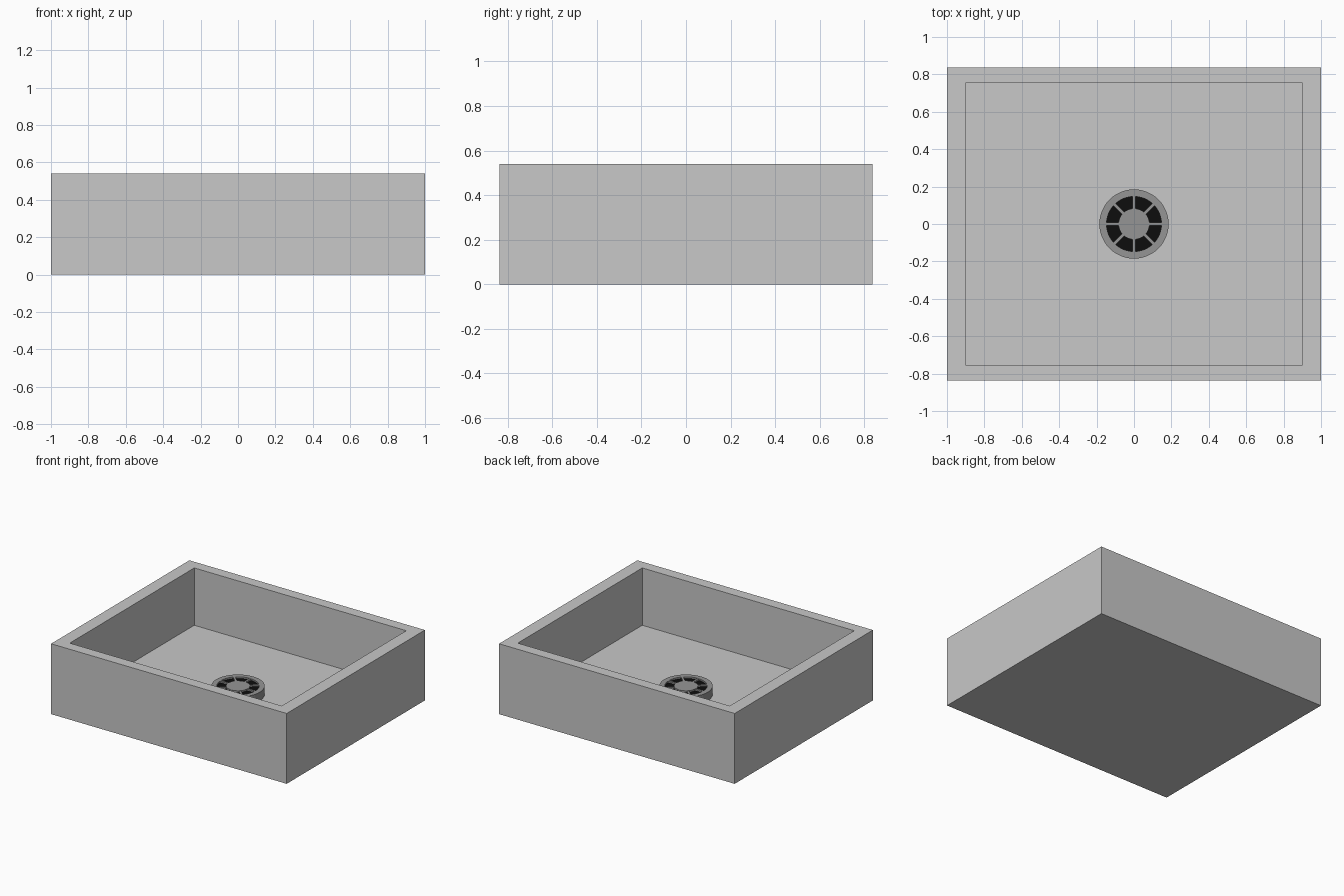
import bpy, bmesh, math

if "Cube" in bpy.data.objects:
    bpy.data.objects.remove(bpy.data.objects["Cube"])

def material(name, v):
    m = bpy.data.materials.new(name)
    m.diffuse_color = (v, v, v, 1)
    m.use_nodes = True
    m.node_tree.nodes["Principled BSDF"].inputs["Base Color"].default_value = m.diffuse_color
    return m

STONE = material("light grey stone", 0.58)
STEEL = material("drain grey", 0.30)
BLACK = material("black", 0.004)

def finish(bm, name, mat):
    bmesh.ops.recalc_face_normals(bm, faces=bm.faces)
    me = bpy.data.meshes.new(name)
    bm.to_mesh(me)
    bm.free()
    me.materials.append(mat)
    ob = bpy.data.objects.new(name, me)
    bpy.context.collection.objects.link(ob)
    return ob

def stack(name, mat, loops, cap=True, closed=False):
    """Bridge successive point loops; cap the ends or close into a tube."""
    bm = bmesh.new()
    rings = [[bm.verts.new(p) for p in lp] for lp in loops]
    pairs = list(zip(rings, rings[1:]))
    if closed:
        pairs.append((rings[-1], rings[0]))
    n = len(rings[0])
    for a, b in pairs:
        for i in range(n):
            j = (i + 1) % n
            bm.faces.new((a[i], a[j], b[j], b[i]))
    if cap:
        bm.faces.new(rings[0])
        bm.faces.new(rings[-1])
    return finish(bm, name, mat)

def rect(x, y, z):
    return [(-x, -y, z), (x, -y, z), (x, y, z), (-x, y, z)]

def circle(r, z, n=48):
    return [(r * math.cos(i * math.tau / n), r * math.sin(i * math.tau / n), z)
            for i in range(n)]

FLOOR, TOP = 0.10, 0.165

# Basin: solid outer box with a straight-sided recess
stack("basin", STONE, [rect(1, 0.838, 0), rect(1, 0.838, 0.54),
                       rect(0.9, 0.755, 0.54), rect(0.9, 0.755, FLOOR)])

# Drain: outer rim, dark opening, centre cap
stack("drain_rim", STEEL, [circle(0.185, FLOOR), circle(0.185, TOP),
                           circle(0.147, TOP), circle(0.147, FLOOR)],
      cap=False, closed=True)
stack("drain_opening", BLACK, [circle(0.147, FLOOR), circle(0.147, TOP - 0.012)])
stack("drain_cap", STEEL, [circle(0.083, FLOOR), circle(0.083, TOP)])

# Eight thin spokes between cap and rim
for k in range(8):
    a = k * math.tau / 8
    c, s = math.cos(a), math.sin(a)
    def bar(z):
        pts = [(0.08, -0.008), (0.15, -0.008), (0.15, 0.008), (0.08, 0.008)]
        return [(r * c - t * s, r * s + t * c, z) for r, t in pts]
    stack(f"drain_spoke_{k + 1}", STEEL, [bar(TOP - 0.02), bar(TOP - 0.001)])
